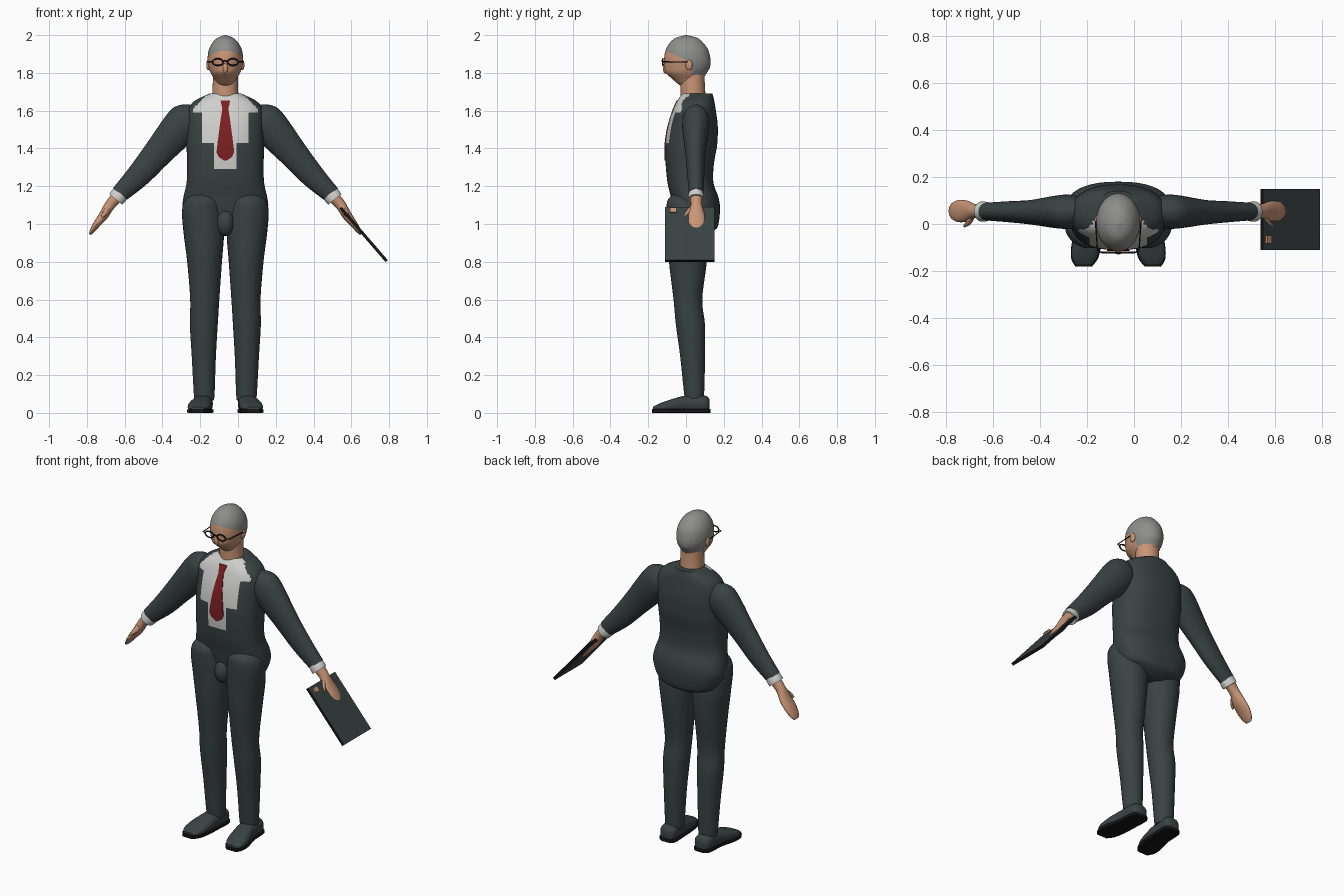
import bpy, bmesh, math
from mathutils import Vector

if "Cube" in bpy.data.objects:
    bpy.data.objects.remove(bpy.data.objects["Cube"])

CX = -0.067  # centre line of the body
X, Y, Z = Vector((1, 0, 0)), Vector((0, 1, 0)), Vector((0, 0, 1))


def material(name, *rgb):
    m = bpy.data.materials.new(name)
    m.use_nodes = True
    m.diffuse_color = (*rgb, 1)
    m.node_tree.nodes["Principled BSDF"].inputs["Base Color"].default_value = (*rgb, 1)
    return m


SUIT = material("dark_suit", 0.042, 0.055, 0.055)
SHIRT = material("off_white_shirt", 0.62, 0.62, 0.6)
TIE = material("red_tie", 0.2, 0.014, 0.016)
SKIN = material("skin", 0.58, 0.3, 0.18)
HAIR = material("grey_hair", 0.27, 0.27, 0.265)
BLACK = material("black", 0.008, 0.008, 0.008)


def smooth_sections(secs, steps):
    """Catmull-Rom interpolation of section tuples."""
    out = []
    last = len(secs) - 1
    for i in range(last):
        quad = [secs[max(i - 1, 0)], secs[i], secs[i + 1], secs[min(i + 2, last)]]
        for k in range(steps):
            t = k / steps
            out.append([b + 0.5 * t * (c - a + t * (2*a - 5*b + 4*c - d + t * (3*(b - c) + d - a)))
                        for a, b, c, d in zip(*quad)])
    return out + [list(secs[-1])]


def finish(name, bm, mats, mirror=False):
    bmesh.ops.recalc_face_normals(bm, faces=bm.faces)
    mesh = bpy.data.meshes.new(name)
    bm.to_mesh(mesh)
    bm.free()
    ob = bpy.data.objects.new(name, mesh)
    bpy.context.collection.objects.link(ob)
    ob.location.x = CX
    for m in mats:
        mesh.materials.append(m)
    if mirror:
        ob.modifiers.new("Mirror", 'MIRROR')
    return ob


def loft(name, secs, mats, u=X, v=Y, power=2, n=32, steps=5, mirror=False, rule=None, cuts=()):
    """Skin rings given as (x, y, z, radius along u, radius along v)."""
    bm = bmesh.new()
    rings = []
    for x, y, z, ru, rv in smooth_sections(secs, steps):
        ring = []
        for i in range(n):
            a = 2 * math.pi * i / n
            c, s = math.cos(a), math.sin(a)
            cu = math.copysign(abs(c) ** (2 / power), c) * max(ru, 0.002)
            cv = math.copysign(abs(s) ** (2 / power), s) * max(rv, 0.002)
            ring.append(bm.verts.new(Vector((x, y, z)) + u * cu + v * cv))
        rings.append(ring)
    for a, b in zip(rings, rings[1:]):
        for i in range(n):
            j = (i + 1) % n
            bm.faces.new((a[i], a[j], b[j], b[i]))
    bm.faces.new(rings[0])
    bm.faces.new(rings[-1])
    for co, no in cuts:
        bmesh.ops.bisect_plane(bm, geom=bm.verts[:] + bm.edges[:] + bm.faces[:],
                               plane_co=co, plane_no=no)
    if rule:
        for f in bm.faces:
            f.material_index = rule(f.calc_center_median())
    return finish(name, bm, mats, mirror)


def upright(rows):
    """(z, half width, front y, back y) to loft sections."""
    return [(0, (f + b) / 2, z, w, (b - f) / 2) for z, w, f, b in rows]


def ball(name, centre, radii, mat, mirror=False):
    bm = bmesh.new()
    bmesh.ops.create_uvsphere(bm, u_segments=20, v_segments=12, radius=1)
    bmesh.ops.scale(bm, vec=radii, verts=bm.verts)
    bmesh.ops.translate(bm, vec=centre, verts=bm.verts)
    return finish(name, bm, [mat], mirror)


def tube(name, pts, r, mat, cyclic=False):
    cu = bpy.data.curves.new(name, 'CURVE')
    cu.dimensions = '3D'
    cu.bevel_depth = r
    cu.bevel_resolution = 2
    sp = cu.splines.new('POLY')
    sp.points.add(len(pts) - 1)
    for p, co in zip(sp.points, pts):
        p.co = (*co, 1)
    sp.use_cyclic_u = cyclic
    cu.materials.append(mat)
    ob = bpy.data.objects.new(name, cu)
    bpy.context.collection.objects.link(ob)
    ob.location.x = CX


def box(name, centre, size, tilt, mats):
    bm = bmesh.new()
    bmesh.ops.create_cube(bm, size=1)
    bmesh.ops.scale(bm, vec=size, verts=bm.verts)
    for f in bm.faces:
        f.material_index = 0 if abs(f.normal.x) > 0.5 else len(mats) - 1
    ob = finish(name, bm, mats)
    ob.location = centre
    ob.rotation_euler.y = tilt


# Jacket torso with the shirt front cut into it
torso = upright([
    (0.945, .06, .02, .11), (0.97, .13, -.02, .155), (1.0, .19, -.05, .172),
    (1.08, .225, -.07, .18), (1.14, .222, -.08, .172), (1.22, .205, -.098, .145),
    (1.32, .203, -.108, .148), (1.42, .205, -.11, .165), (1.52, .203, -.095, .168),
    (1.6, .2, -.07, .158), (1.65, .165, -.048, .15), (1.69, .085, -.02, .14)])


def shirt_rule(c):
    if c.y > 0.02 or c.z < 1.29:
        return 0
    width = 0.06 if c.z < 1.43 else 0.123 if c.z < 1.59 else min(0.172, 0.09 + (1.69 - c.z) * 1.05)
    return int(abs(c.x) < width)


shirt_cuts = [((0, 0, z), Z) for z in (1.29, 1.43, 1.59)]
shirt_cuts += [((s * w, 0, 0), X) for s in (-1, 1) for w in (0.06, 0.123, 0.172)]
loft("jacket", torso, [SUIT, SHIRT], power=2.4, n=72, steps=6, rule=shirt_rule, cuts=shirt_cuts)

# Tie plate following the chest
profile = smooth_sections(torso, 10)
bm = bmesh.new()
rows = []
for z, w in ((1.655, .026), (1.61, .016), (1.56, .024), (1.5, .032), (1.44, .04), (1.38, .047), (1.355, .035), (1.335, .006)):
    s = min(profile, key=lambda p: abs(p[2] - z))
    y = s[1] - s[4] - 0.004
    rows.append([bm.verts.new((k * w, yy, z)) for k, yy in ((-1, y), (1, y), (1, y + .009), (-1, y + .009))])
for a, b in zip(rows, rows[1:]):
    for i in range(4):
        bm.faces.new((a[i], a[i - 1], b[i - 1], b[i]))
bm.faces.new(rows[0])
bm.faces.new(rows[-1])
finish("tie", bm, [TIE])

# Trousers
loft("trouser_leg", [
    (.112, .043, .065, .05, .048), (.112, .043, .1, .055, .053), (.114, .035, .3, .064, .066),
    (.114, .023, .47, .074, .077), (.109, .01, .6, .077, .076), (.11, .01, .8, .092, .1),
    (.114, .01, .95, .107, .108), (.122, .0, 1.07, .107, .103), (.12, -.005, 1.13, .09, .09),
    (.12, -.01, 1.165, .04, .04)], [SUIT], mirror=True)
ball("trouser_front", (0, -.045, 1.005), (.048, .052, .07), SUIT)

# Shoes and soles
shoe = [(.115, .125, .04, .03, .03), (.117, .1, .047, .05, .045), (.122, 0, .047, .052, .045),
        (.135, -.08, .037, .06, .034), (.143, -.14, .028, .055, .022), (.147, -.175, .022, .033, .01)]
loft("shoe", shoe, [SUIT], v=Z, power=2.5, mirror=True)
loft("sole", [(x, y * 1.03, .01, r + .003, .01) for x, y, z, r, h in shoe], [BLACK],
     v=Z, power=8, mirror=True)

# Sleeves, cuffs and hands
ACROSS = Vector((0.777, 0, 0.63))
loft("sleeve", [
    (.161, .055, 1.61, .035, .03), (.187, .053, 1.577, .08, .062), (.23, .052, 1.524, .097, .073),
    (.362, .05, 1.37, .077, .053), (.462, .052, 1.254, .064, .045), (.558, .053, 1.159, .048, .038)],
    [SUIT], u=ACROSS, mirror=True)
loft("cuff", [(.55, .053, 1.167, .045, .037), (.568, .053, 1.145, .046, .042), (.58, .053, 1.13, .044, .043)],
     [SHIRT], u=ACROSS, mirror=True)
loft("hand", [
    (.573, .055, 1.143, .032, .033), (.611, .055, 1.1, .028, .03), (.645, .055, 1.045, .025, .045),
    (.68, .055, 1.0, .019, .047), (.705, .055, .965, .013, .036), (.717, .055, .945, .006, .02)],
    [SKIN], u=ACROSS, n=20, mirror=True)
loft("thumb", [(.62, .035, 1.085, .014, .016), (.635, .01, 1.06, .014, .014), (.655, -.008, 1.035, .006, .007)],
     [SKIN], u=ACROSS, n=12, mirror=True)

# Folder held in the left hand, with a fingertip over its edge
TILT = -0.712
box("folder", (.665, .02, .945), (.016, .26, .372), TILT, [SUIT, BLACK])
box("fingertip", (.566, -.067, 1.066), (.03, .034, .03), TILT, [SKIN])


# Head, hair, neck
def hair_rule(c):
    return int(c.z > 1.868 - 0.45 * c.y or (c.y > 0.03 and c.z > 1.79))


loft("head", upright([
    (1.725, .02, -.015, .03), (1.74, .04, -.04, .06), (1.77, .06, -.075, .09),
    (1.8, .078, -.108, .11), (1.83, .088, -.115, .127), (1.87, .094, -.116, .13),
    (1.92, .088, -.108, .118), (1.96, .068, -.085, .09), (1.985, .042, -.055, .06),
    (2.0, .004, -.003, .004)]), [SKIN, HAIR], n=64, steps=8, rule=hair_rule, cuts=[((0, 0, 1.868), Vector((0, .45, 1))), ((0, .03, 0), Y)])
loft("neck", upright([(1.66, .07, -.03, .105), (1.73, .067, -.03, .1), (1.8, .066, -.03, .098)]), [SKIN])
ball("nose", (0, -.11, 1.825), (.014, .013, .028), SKIN)
ball("ear", (.09, .016, 1.842), (.011, .019, .028), SKIN, mirror=True)

# Glasses
for side, s in (("left", 1), ("right", -1)):
    ring = [2 * math.pi * i / 24 for i in range(24)]
    tube(side + "_rim", [(s * .04 + .028 * math.cos(a), -.122, 1.857 + .018 * math.sin(a)) for a in ring],
         .004, BLACK, True)
    tube(side + "_temple", [(s * .067, -.122, 1.859), (s * .088, -.115, 1.859), (s * .097, .01, 1.857)], .003, BLACK)
tube("bridge", [(-.013, -.122, 1.86), (0, -.126, 1.864), (.013, -.122, 1.86)], .004, BLACK)

# Smooth shading with sharp edges kept
bpy.ops.object.select_all(action='DESELECT')
for ob in bpy.context.collection.objects:
    if ob.type == 'MESH':
        ob.select_set(True)
        bpy.context.view_layer.objects.active = ob
bpy.ops.object.shade_smooth_by_angle(angle=math.radians(40))
